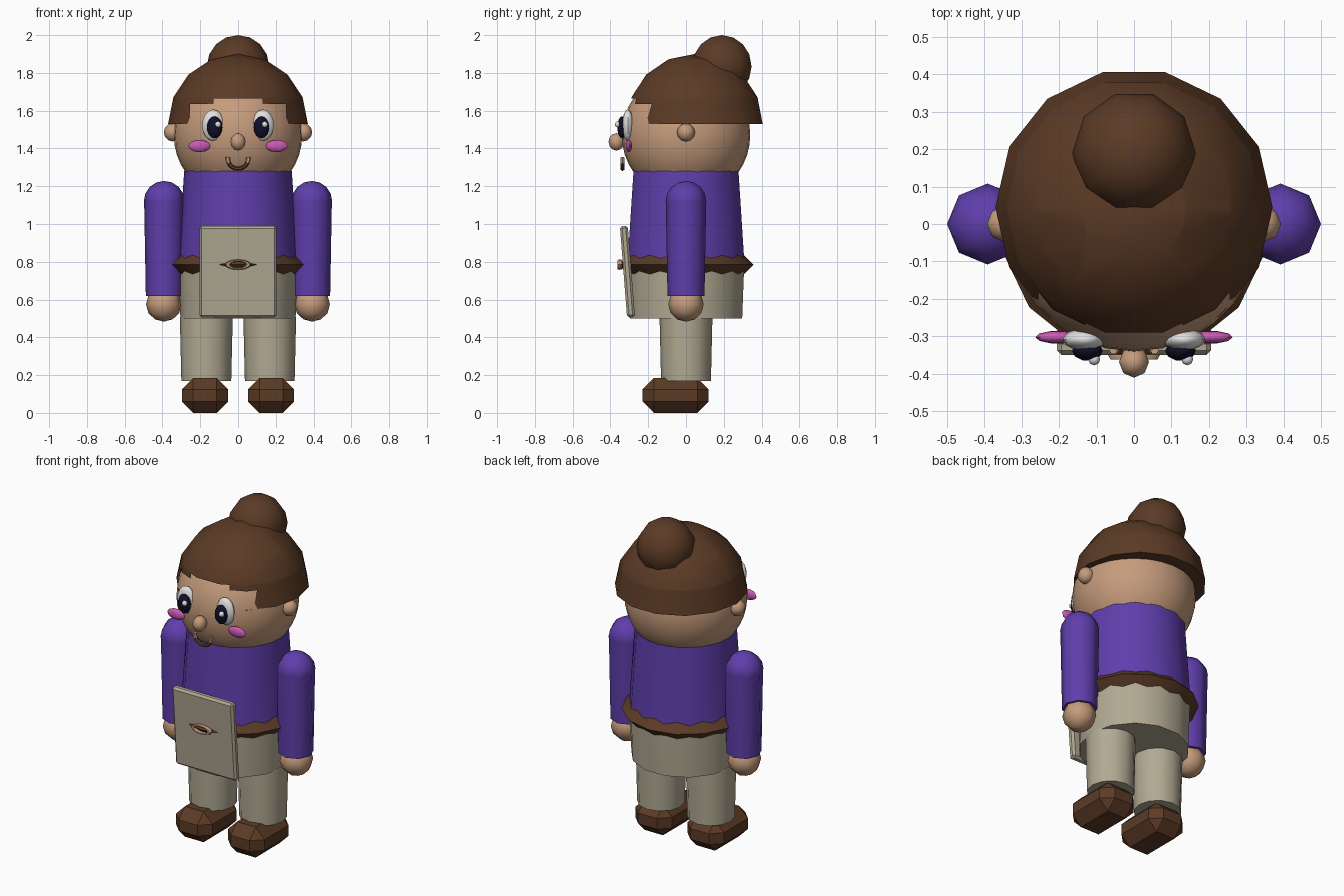
import bpy, bmesh, math
from mathutils import Matrix, Vector

if "Cube" in bpy.data.objects:
    bpy.data.objects.remove(bpy.data.objects["Cube"])


def mat(name, r, g, b):
    m = bpy.data.materials.new(name)
    m.diffuse_color = (r, g, b, 1)
    m.use_nodes = True
    m.node_tree.nodes["Principled BSDF"].inputs["Base Color"].default_value = m.diffuse_color
    return m


BROWN = mat("brown", 0.105, 0.043, 0.019)
SKIN = mat("skin", 0.56, 0.33, 0.2)
PURPLE = mat("purple", 0.115, 0.048, 0.41)
BEIGE = mat("beige", 0.44, 0.40, 0.29)
PINK = mat("pink", 0.6, 0.1, 0.45)
WHITE = mat("white", 0.75, 0.75, 0.75)
DARK = mat("dark_blue", 0.005, 0.005, 0.022)


def finish(name, bm, material, smooth=50):
    bmesh.ops.recalc_face_normals(bm, faces=bm.faces)
    me = bpy.data.meshes.new(name)
    bm.to_mesh(me)
    bm.free()
    me.materials.append(material)
    ob = bpy.data.objects.new(name, me)
    bpy.context.collection.objects.link(ob)
    if smooth:
        bpy.ops.object.select_all(action='DESELECT')
        ob.select_set(True)
        bpy.context.view_layer.objects.active = ob
        bpy.ops.object.shade_smooth_by_angle(angle=math.radians(smooth))
    return ob


def ball_mesh(loc, rad, seg, rings):
    bm = bmesh.new()
    m = (Matrix.Translation(loc) @ Matrix.Diagonal((*rad, 1))
         @ Matrix.Rotation(math.pi / 2, 4, 'Z'))
    bmesh.ops.create_uvsphere(bm, u_segments=seg, v_segments=rings, radius=1, matrix=m)
    return bm


def ball(name, loc, rad, material, seg=10, rings=8):
    return finish(name, ball_mesh(loc, rad, seg, rings), material)


def tube(name, x, z0, z1, r0, r1, seg, material):
    bm = bmesh.new()
    m = Matrix.Translation((x, 0, (z0 + z1) / 2)) @ Matrix.Rotation(math.pi / 2, 4, 'Z')
    bmesh.ops.create_cone(bm, cap_ends=True, segments=seg, radius1=r0, radius2=r1,
                          depth=z1 - z0, matrix=m)
    return finish(name, bm, material)


def box(name, size, loc, bevel, material, tilt=0):
    bm = bmesh.new()
    bmesh.ops.create_cube(bm, size=1, matrix=Matrix.Diagonal((*size, 1)))
    bmesh.ops.bevel(bm, geom=bm.edges[:], offset=bevel, segments=1, affect='EDGES')
    bm.transform(Matrix.Translation(loc) @ Matrix.Rotation(tilt, 4, 'X'))
    return finish(name, bm, material, 0)


def ring(name, matrix, major, minor, seg, sides, material, a0=0, a1=360):
    """Torus or torus arc around the local z axis."""
    bm = bmesh.new()
    closed = a1 - a0 == 360
    loops = []
    for i in range(seg if closed else seg + 1):
        a = math.radians(a0 + (a1 - a0) * i / seg)
        loop = []
        for j in range(sides):
            b = 2 * math.pi * j / sides
            r = major + minor * math.cos(b)
            loop.append(bm.verts.new(matrix @ Vector(
                (r * math.cos(a), r * math.sin(a), minor * math.sin(b)))))
        loops.append(loop)
    for i in range(seg):
        p, q = loops[i], loops[(i + 1) % len(loops)]
        for j in range(sides):
            k = (j + 1) % sides
            bm.faces.new((p[j], p[k], q[k], q[j]))
    if not closed:
        bm.faces.new(loops[0])
        bm.faces.new(loops[-1])
    return finish(name, bm, material)


# Body
tube("sweater", 0, 0.78, 1.28, 0.318, 0.285, 14, PURPLE)
tube("hips", 0, 0.5, 0.78, 0.305, 0.316, 14, BEIGE)
ring("belt", Matrix.Translation((0, 0, 0.785)) @ Matrix.Rotation(math.pi / 2, 4, 'Z'),
     0.307, 0.05, 14, 4, BROWN)

# Front pouch, leaning slightly forward, with a flat buckle ring
box("pouch", (0.41, 0.042, 0.485), (0, -0.31, 0.748), 0.012, BEIGE, math.radians(4.5))
upright = Matrix.Rotation(math.pi / 2, 4, 'X')
ring("buckle", Matrix.Translation((0, -0.35, 0.785)) @ upright @ Matrix.Diagonal((1, 0.4, 1, 1)),
     0.055, 0.014, 12, 6, SKIN)

# Limbs
for s, side in ((-1, "left"), (1, "right")):
    tube(side + "_arm", s * 0.39, 0.62, 1.12, 0.098, 0.107, 8, PURPLE)
    ball(side + "_shoulder", (s * 0.391, 0, 1.12), (0.108,) * 3, PURPLE, 8, 8)
    ball(side + "_hand", (s * 0.393, 0, 0.575), (0.094, 0.094, 0.092), SKIN, 8, 6)
    tube(side + "_leg", s * 0.168, 0.17, 0.51, 0.132, 0.14, 12, BEIGE)
    box(side + "_shoe", (0.245, 0.35, 0.185), (s * 0.175, -0.055, 0.0925), 0.06, BROWN)

# Head
ball("head", (0, 0, 1.47), (0.34,) * 3, SKIN, 28, 20)
ball("nose", (0, -0.368, 1.435), (0.04, 0.042, 0.046), SKIN, 8, 6)

# Hair: half dome with a stepped fringe cut from the front
bm = ball_mesh((0, 0.045, 1.53), (0.37,) * 3, 14, 8)


def cut(co, no, drop=False):
    return bmesh.ops.bisect_plane(bm, geom=bm.verts[:] + bm.edges[:] + bm.faces[:],
                                  plane_co=co, plane_no=no, clear_inner=drop)


rim = cut((0, 0, 1.53), (0, 0, 1), True)
bmesh.ops.edgeloop_fill(bm, edges=[e for e in rim['geom_cut']
                                   if isinstance(e, bmesh.types.BMEdge)])
for x in (-0.255, -0.13, 0.13, 0.255):
    cut((x, 0, 0), (1, 0, 0))
for z in (1.635, 1.665):
    cut((0, 0, z), (0, 0, 1))
fringe = []
for f in bm.faces:
    c = f.calc_center_median()
    if c.y < -0.1 and c.z > 1.531 and (abs(c.x) < 0.255 and c.z < 1.635
                                       or abs(c.x) < 0.13 and c.z < 1.665):
        fringe.append(f)
bmesh.ops.delete(bm, geom=fringe, context='FACES')
finish("hair", bm, BROWN)
ball("hair_bun", (0, 0.19, 1.835), (0.165,) * 3, BROWN, 10, 8)

# Face details
for s, side in ((-1, "left"), (1, "right")):
    ball(side + "_ear", (s * 0.345, 0, 1.485), (0.048,) * 3, SKIN, 8, 6)
    ball(side + "_eye", (s * 0.132, -0.308, 1.523), (0.058, 0.03, 0.083), WHITE, 12, 8)
    ball(side + "_pupil", (s * 0.124, -0.338, 1.512), (0.041, 0.027, 0.058), DARK, 10, 8)
    ball(side + "_eye_glint", (s * 0.124 + 0.018, -0.361, 1.527), (0.016,) * 3, WHITE, 8, 6)
    ball(side + "_cheek", (s * 0.205, -0.302, 1.413), (0.058, 0.017, 0.032), PINK, 10, 8)

# Smile: brown arc with lighter tips
face = Matrix.Translation((0, -0.336, 1.348)) @ upright
ring("smile", face, 0.055, 0.012, 8, 6, BROWN, 205, 335)
ring("smile_tip_left", face, 0.055, 0.012, 2, 6, SKIN, 175, 205)
ring("smile_tip_right", face, 0.055, 0.012, 2, 6, SKIN, 335, 365)
